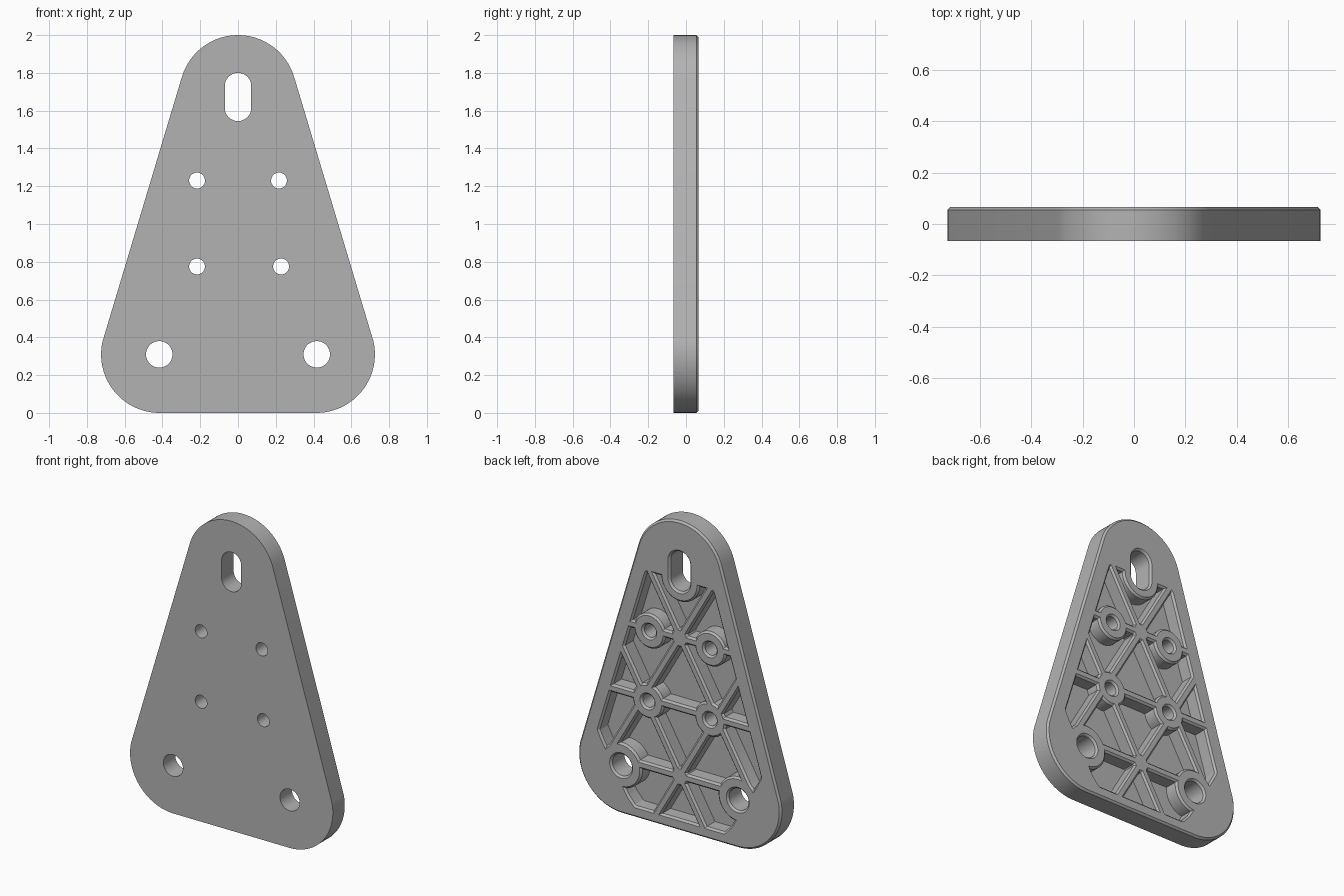
import bpy
import bmesh
from math import cos, sin, pi, tan, radians

if "Cube" in bpy.data.objects:
    bpy.data.objects.remove(bpy.data.objects["Cube"])

FRONT, BACK, FLOOR = -0.067, 0.067, -0.025
CHAMFER = 0.012
SIDES = 72

grey = bpy.data.materials.new("plain grey")
grey.use_nodes = True
grey.diffuse_color = (0.45, 0.45, 0.45, 1)
grey.node_tree.nodes["Principled BSDF"].inputs["Base Color"].default_value = grey.diffuse_color


def hull(centres, radius):
    """Rounded convex outline around equal circles."""
    points = []
    for i in range(SIDES):
        a = 2 * pi * (i + 0.5) / SIDES
        x, z = max(centres, key=lambda c: c[0] * cos(a) + c[1] * sin(a))
        points.append((x + radius * cos(a), z + radius * sin(a)))
    return points


def solid(name, centres, radius, levels):
    """Loft the outline through (depth, radius change) levels."""
    bm = bmesh.new()
    rings = [[bm.verts.new((x, y, z)) for x, z in hull(centres, radius + grow)]
             for y, grow in levels]
    for low, high in zip(rings, rings[1:]):
        for i in range(SIDES):
            j = (i + 1) % SIDES
            bm.faces.new((low[i], low[j], high[j], high[i]))
    bm.faces.new(rings[0])
    bm.faces.new(rings[-1])
    bmesh.ops.recalc_face_normals(bm, faces=bm.faces)
    mesh = bpy.data.meshes.new(name)
    bm.to_mesh(mesh)
    bm.free()
    mesh.materials.append(grey)
    obj = bpy.data.objects.new(name, mesh)
    bpy.context.collection.objects.link(obj)
    return obj


def subtract(target, cutter):
    mod = target.modifiers.new("cut", "BOOLEAN")
    mod.operation = "DIFFERENCE"
    mod.solver = "EXACT"
    mod.object = cutter
    bpy.context.view_layer.objects.active = target
    bpy.ops.object.modifier_apply(modifier=mod.name)
    bpy.data.objects.remove(cutter)


def mirrored(points):
    return points + [(-x, z) for x, z in points]


# Mounting plate with a chamfered back edge
plate = solid("mounting_plate", [(0, 1.69), (0.415, 0.31), (-0.415, 0.31)], 0.31,
              [(FRONT, 0), (BACK - CHAMFER, 0), (BACK, -CHAMFER)])

# Recess in the back
pocket = solid("pocket_cutter",
               mirrored([(0.22, 1.59), (0.555, 0.5), (0.53, 0.45), (0.35, 0.14), (0.31, 0.095)]),
               0.02, [(FLOOR, 0), (BACK - CHAMFER, 0), (BACK + 0.004, CHAMFER + 0.004)])

# Ribs and bosses are left standing inside the recess
keep = [(FLOOR - 0.02, 0), (BACK - CHAMFER, 0), (BACK + 0.008, -CHAMFER - 0.008)]
small_holes = [(0.217, 1.23), (-0.217, 1.23), (0.228, 0.775), (-0.217, 0.775)]
large_holes = [(0.417, 0.31), (-0.417, 0.31)]
slot = [(0, 1.73), (0, 1.615)]
nodes = [(0, 1.245), (0, 0.35)]
slope = tan(radians(60))

ribs = [[(-0.7, z), (0.7, z)] for z in (0.35, 0.79, 1.243)]
for x, z in nodes:
    for side in (-1, 1):
        ribs.append([(side * (h - z) / slope, h) for h in (0.0, 1.8)])
for ends in ribs:
    subtract(pocket, solid("rib", ends, 0.027, keep))
for centre in nodes:
    subtract(pocket, solid("rib_node", [centre], 0.062, keep))
for centre in small_holes:
    subtract(pocket, solid("small_boss", [centre], 0.112, keep))
for centre in large_holes:
    subtract(pocket, solid("large_boss", [centre], 0.145, keep))
subtract(pocket, solid("slot_boss", slot, 0.137, keep))
subtract(plate, pocket)

# Through holes, chamfered at the back
bore = [(FRONT - 0.02, 0), (BACK - CHAMFER, 0), (BACK + 0.01, CHAMFER + 0.01)]
for centre in small_holes:
    subtract(plate, solid("small_hole", [centre], 0.042, bore))
for centre in large_holes:
    subtract(plate, solid("large_hole", [centre], 0.07, bore))
subtract(plate, solid("slot_hole", slot, 0.07, bore))

# Stand the plate exactly on the ground and shade it
bpy.ops.object.select_all(action="DESELECT")
plate.select_set(True)
bpy.context.view_layer.objects.active = plate
bpy.ops.object.shade_smooth_by_angle(angle=radians(25))
